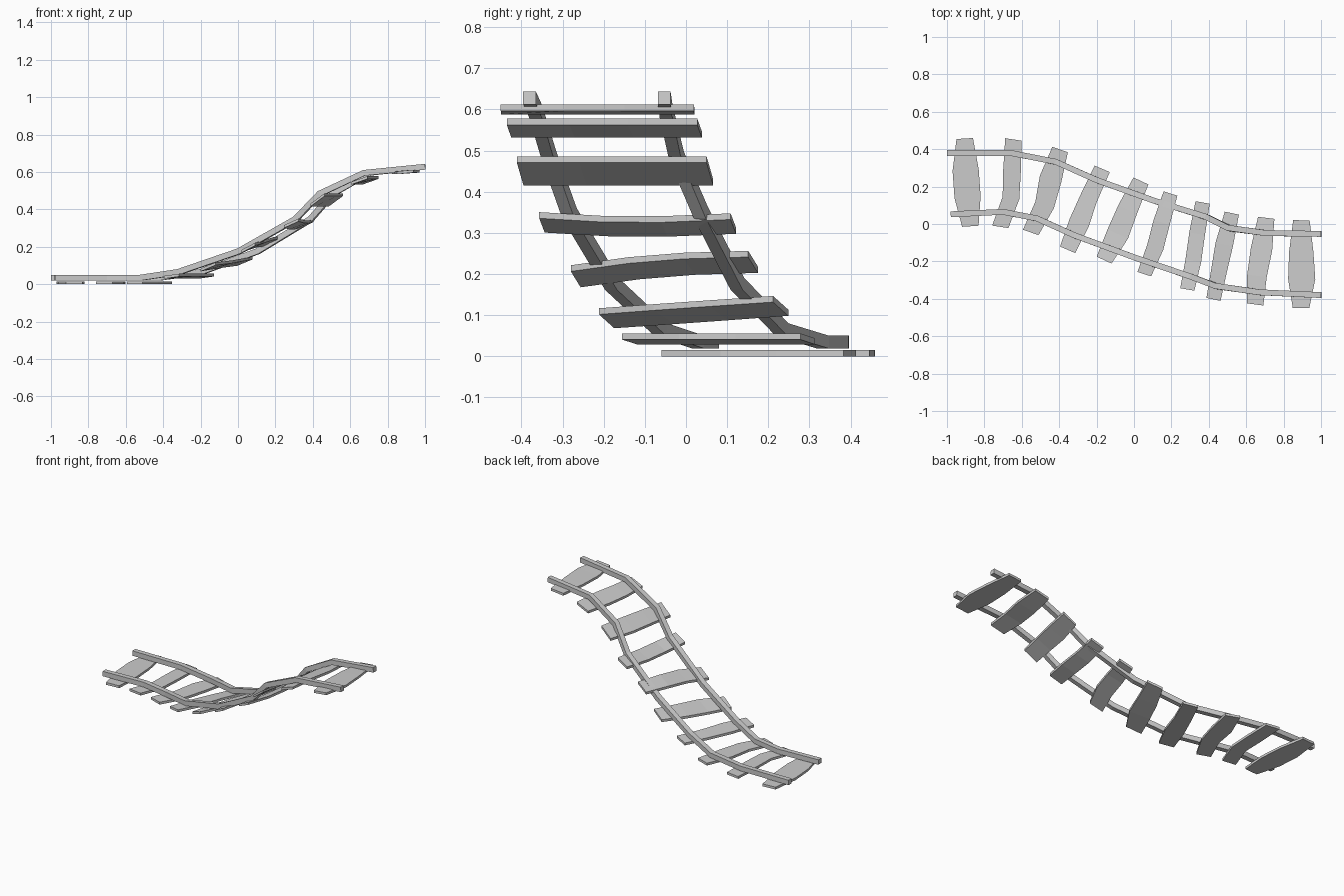
import bpy, bmesh
from mathutils import Vector

if "Cube" in bpy.data.objects:
    bpy.data.objects.remove(bpy.data.objects["Cube"])


def loft(name, rings):
    """Solid skin through a row of four-cornered cross-sections, capped at both ends."""
    bm = bmesh.new()
    loops = [[bm.verts.new(p) for p in ring] for ring in rings]
    for a, b in zip(loops, loops[1:]):
        for i in range(4):
            j = (i + 1) % 4
            bm.faces.new((a[i], a[j], b[j], b[i]))
    bm.faces.new(loops[0])
    bm.faces.new(loops[-1])
    bmesh.ops.recalc_face_normals(bm, faces=bm.faces)
    mesh = bpy.data.meshes.new(name)
    bm.to_mesh(mesh)
    bm.free()
    ob = bpy.data.objects.new(name, mesh)
    bpy.context.collection.objects.link(ob)
    return ob


def section(centre, side, down):
    """Rectangle hanging below the centre of its top edge."""
    return [centre - side, centre + side, centre + side + down, centre - side + down]


def rail(name, pts):
    pts = [Vector(p) for p in pts]
    rings = []
    for i, p in enumerate(pts):
        d = pts[min(i + 1, len(pts) - 1)] - pts[max(i - 1, 0)]
        side = Vector((-d.y, d.x, 0)).normalized() * 0.0155
        down = side.cross(d).normalized() * 0.031
        if down.z > 0:
            down = -down
        rings.append(section(p, side, down))
    loft(name, rings)


# Rails: heights of the top surface shared by both sides
heights = [0.05, 0.05, 0.05, 0.08, 0.19, 0.36, 0.497, 0.61, 0.643]
back_xy = [(-1, .38), (-.66, .38), (-.42, .333), (-.2, .235), (.1, .127),
           (.38, .04), (.50, -.02), (.70, -.048), (1, -.053)]
front_xy = [(-.98, .052), (-.70, .065), (-.52, .03), (-.32, -.06), (0, -.178),
            (.30, -.28), (.43, -.33), (.67, -.365), (1, -.38)]
rail("back_rail", [(x, y, z) for (x, y), z in zip(back_xy, heights)])
rail("front_rail", [(x, y, z) for (x, y), z in zip(front_xy, heights)])

# Sleepers: back end xyz, front end xyz, inner widths, inner bends, pitch, inner lift
sleepers = [
    ((-.905, .457, .015), (-.875, -.012, .015), (.14, .14), (-.006, -.005), 0, 0),
    ((-.645, .452, .015), (-.715, -.015, .015), (.095, .09), (.018, .034), 0, 0),
    ((-.395, .398, .015), (-.552, -.045, .015), (.12, .105), (.005, .022), 0, 0),
    ((-.170, .295, .050), (-.355, -.138, .050), (.095, .11), (-.005, .0), .13, 0),
    ((.037, .230, .130), (-.160, -.193, .100), (.11, .12), (.0, .008), .38, 0),
    ((.195, .163, .237), (.055, -.268, .202), (.09, .09), (.003, .012), .5, .008),
    ((.367, .115, .330), (.285, -.350, .333), (.085, .085), (.0, .005), .45, -.008),
    ((.523, .058, .458), (.425, -.403, .458), (.095, .085), (-.005, -.003), .72, 0),
    ((.707, .033, .562), (.648, -.430, .562), (.115, .105), (-.004, -.01), .35, 0),
    ((.895, .020, .607), (.893, -.450, .607), (.13, .145), (.0, .003), .1, 0),
]
for n, (a, b, widths, bends, pitch, lift) in enumerate(sleepers, 1):
    a, b = Vector(a), Vector(b)
    d = b - a
    across = Vector((-d.y, d.x, 0)).normalized()
    across.z = pitch
    end = 0.088 if pitch < 0.4 else 0.077
    rings = []
    for t, w, bend, up in ((0, end, 0, 0), (.36, widths[0], bends[0], lift),
                           (.67, widths[1], bends[1], lift), (1, end, 0, 0)):
        side = across * (w / 2)
        side.z = pitch * end / 2
        c = a.lerp(b, t) + Vector((bend, 0, up))
        rings.append(section(c, side, Vector((0, 0, -0.015))))
    loft(f"sleeper_{n}", rings)
